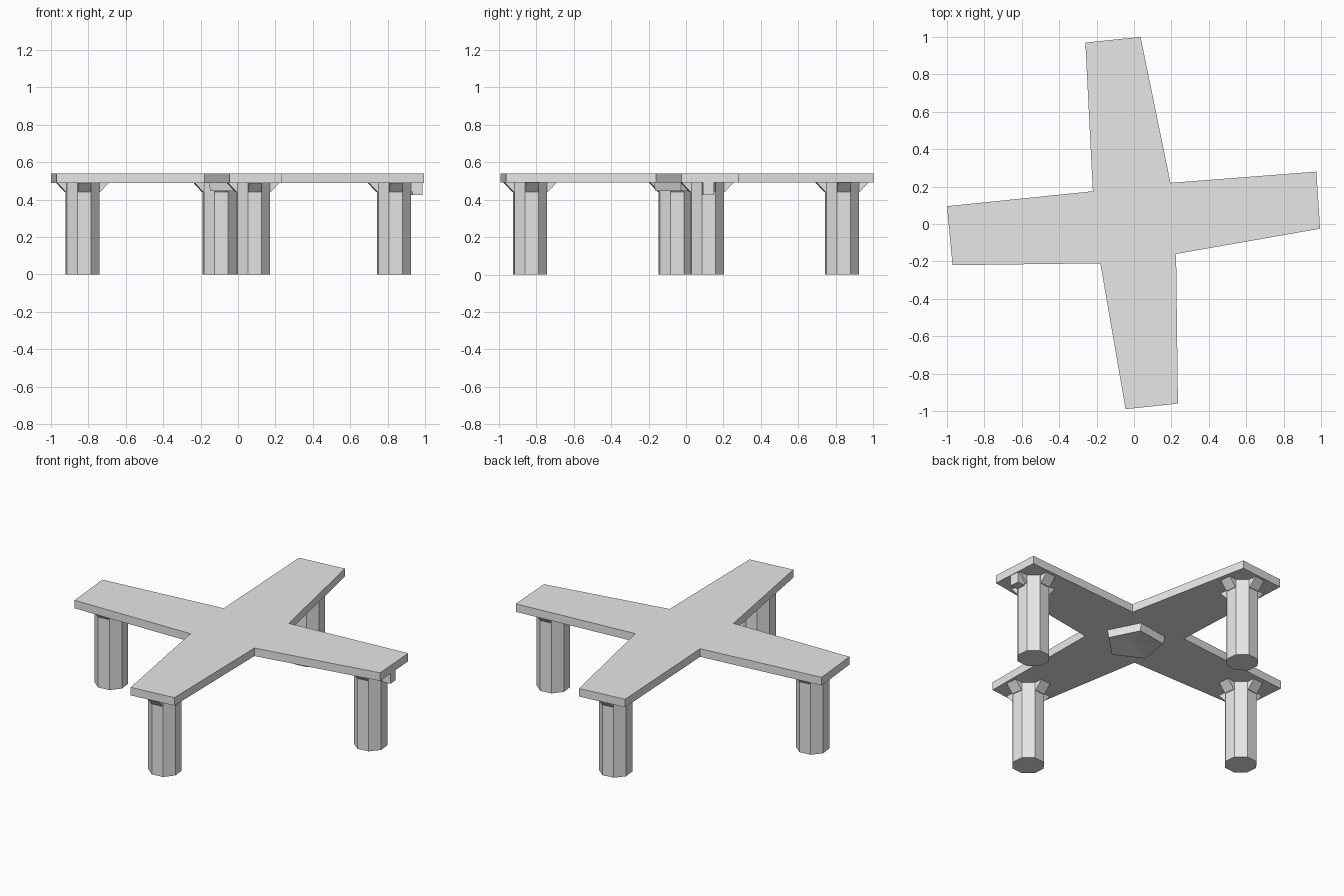
import bpy, bmesh
from math import cos, sin, radians
from mathutils import Matrix, Vector

if "Cube" in bpy.data.objects:
    bpy.data.objects.remove(bpy.data.objects["Cube"])

GREY = (0.8, 0.8, 0.8, 1.0)
mat = bpy.data.materials.new("plain grey")
mat.use_nodes = True
mat.diffuse_color = GREY
mat.node_tree.nodes["Principled BSDF"].inputs["Base Color"].default_value = GREY

TILT = radians(6)      # the whole layout is turned slightly about z
UNDERSIDE, TOP = 0.49, 0.54


def loft(name, lower, upper):
    """Closed solid between two matching loops of points."""
    bm = bmesh.new()
    a = [bm.verts.new(p) for p in lower]
    b = [bm.verts.new(p) for p in upper]
    bm.faces.new(a[::-1])
    bm.faces.new(b)
    n = len(a)
    for i in range(n):
        j = (i + 1) % n
        bm.faces.new((a[i], a[j], b[j], b[i]))
    bmesh.ops.recalc_face_normals(bm, faces=bm.faces)
    mesh = bpy.data.meshes.new(name)
    bm.to_mesh(mesh)
    bm.free()
    mesh.materials.append(mat)
    obj = bpy.data.objects.new(name, mesh)
    bpy.context.collection.objects.link(obj)
    return obj


def ring(sides, radius, z, start):
    step = radians(360 / sides)
    return [(radius * cos(start + i * step), radius * sin(start + i * step), z)
            for i in range(sides)]


def rect(x0, x1, half_y, z):
    return [(x0, -half_y, z), (x1, -half_y, z), (x1, half_y, z), (x0, half_y, z)]


# Cross-shaped deck
outline = [(-0.26, 0.97), (-0.22, 0.175), (-1.0, 0.095), (-0.97, -0.22),
           (-0.18, -0.21), (-0.045, -0.99), (0.235, -0.96), (0.225, -0.16),
           (0.995, -0.025), (0.975, 0.28), (0.195, 0.22), (0.035, 1.0)]
loft("deck", [(x, y, UNDERSIDE) for x, y in outline],
     [(x, y, TOP) for x, y in outline])

# Octagonal legs, each with four wedge brackets under the deck
legs = {"front": (0.08, -0.832), "back": (-0.098, 0.832),
        "left": (0.834, 0.112), "right": (-0.832, -0.056)}
for side, (x, y) in legs.items():
    leg = loft(side + "_leg", ring(8, 0.095, 0, radians(22.5)),
               ring(8, 0.095, UNDERSIDE, radians(22.5)))
    leg.matrix_world = Matrix.Translation((x, y, 0)) @ Matrix.Rotation(TILT, 4, 'Z')
    for k in range(4):
        bracket = loft(f"{side}_bracket_{k + 1}",
                       rect(0.05, 0.092, 0.035, 0.44),
                       rect(0.05, 0.138, 0.035, UNDERSIDE))
        bracket.matrix_world = (Matrix.Translation((x, y, 0))
                                @ Matrix.Rotation(TILT + radians(90 * k), 4, 'Z'))

# Small block under the end of the left arm
block = loft("end_block", rect(-0.027, 0.027, 0.03, 0.425),
             rect(-0.027, 0.027, 0.03, UNDERSIDE))
block.matrix_world = Matrix.Translation((0.956, 0.118, 0)) @ Matrix.Rotation(TILT, 4, 'Z')

# Five-sided boss under the middle, its lower face slightly dished
boss = loft("centre_boss", ring(5, 0.165, 0.445, radians(-9)),
            ring(5, 0.175, UNDERSIDE, radians(-9)))
bm = bmesh.new()
bm.from_mesh(boss.data)
base = min(bm.faces, key=lambda f: f.calc_center_median().z)
middle = bmesh.ops.poke(bm, faces=[base])["verts"][0]
middle.co.z += 0.015
bm.to_mesh(boss.data)
bm.free()
